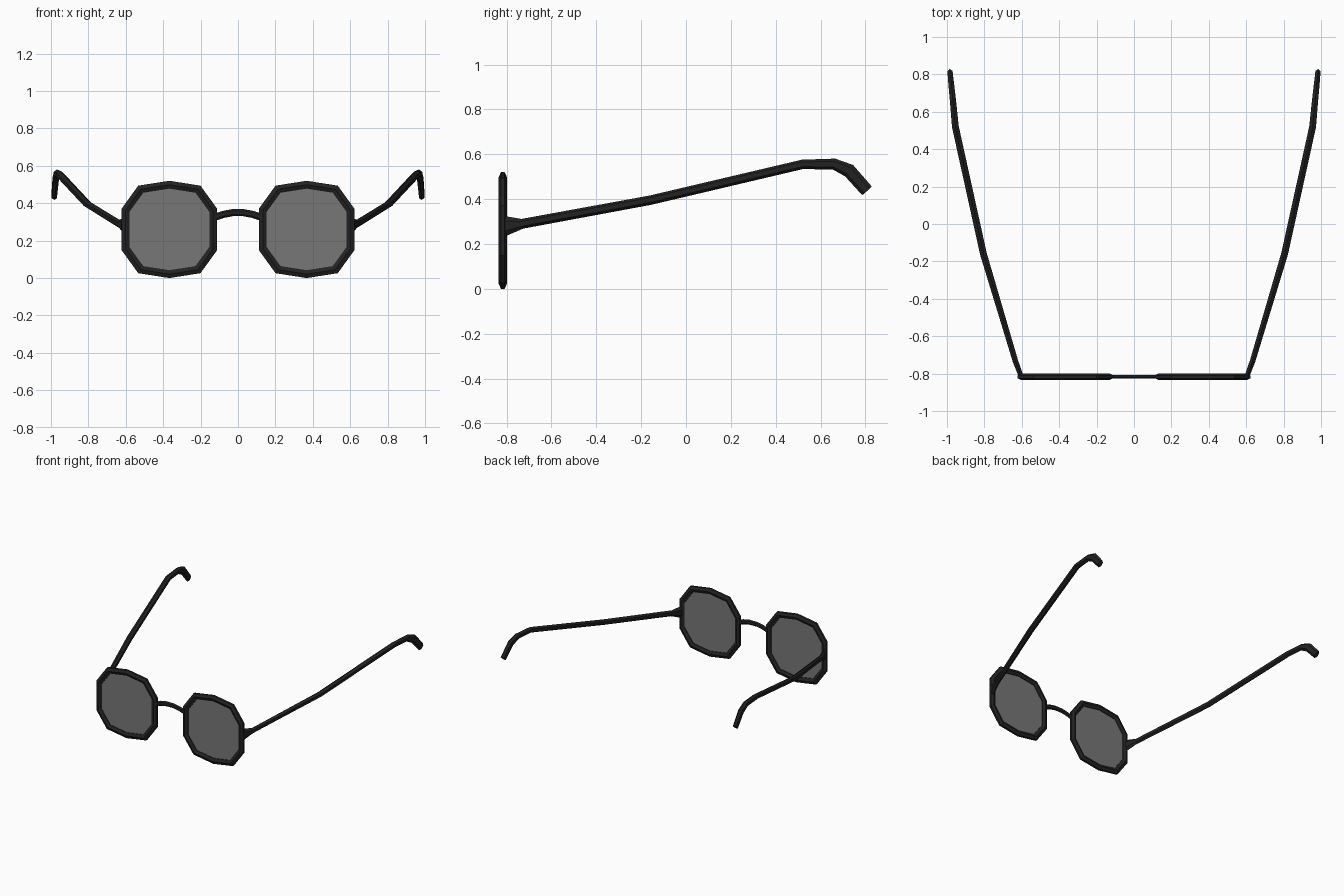
import bpy, bmesh, math
from mathutils import Vector

if "Cube" in bpy.data.objects:
    bpy.data.objects.remove(bpy.data.objects["Cube"])


def material(name, v):
    m = bpy.data.materials.new(name)
    m.diffuse_color = (v, v, v, 1)
    m.use_nodes = True
    m.node_tree.nodes["Principled BSDF"].inputs["Base Color"].default_value = m.diffuse_color
    return m


FRAME = material("black frame", 0.016)
LENS = material("grey lens", 0.185)


def loft(name, rings, mat, closed=False):
    """Skin a row of equal rings, capped at the ends unless closed."""
    bm = bmesh.new()
    vs = [[bm.verts.new(p) for p in r] for r in rings]
    n = len(rings[0])
    for i in range(len(vs) if closed else len(vs) - 1):
        a, b = vs[i], vs[(i + 1) % len(vs)]
        for j in range(n):
            k = (j + 1) % n
            bm.faces.new((a[j], a[k], b[k], b[j]))
    if not closed:
        bm.faces.new(vs[0][::-1])
        bm.faces.new(vs[-1])
    bmesh.ops.recalc_face_normals(bm, faces=bm.faces)
    me = bpy.data.meshes.new(name)
    bm.to_mesh(me)
    bm.free()
    me.materials.append(mat)
    ob = bpy.data.objects.new(name, me)
    bpy.context.collection.objects.link(ob)
    return ob


def tube(path, sides, mirror=1):
    """Rings along a path of (centre, half width, half height)."""
    pts = [Vector(p[0]) for p in path]
    rings = []
    for i, (c, w, h) in enumerate(path):
        before = (pts[i] - pts[i - 1]).normalized() if i else Vector()
        after = (pts[i + 1] - pts[i]).normalized() if i < len(pts) - 1 else Vector()
        t = (before + after).normalized()
        side = Vector((t.y, -t.x, 0)).normalized()
        up = side.cross(t)
        ring = []
        for k in range(sides):
            a = 2 * math.pi * k / sides
            p = pts[i] + side * w * math.sin(a) + up * h * math.cos(a)
            ring.append((p.x * mirror, p.y, p.z))
        rings.append(ring)
    return rings


LX, LY, LZ = 0.367, -0.817, 0.26   # lens centre
R = 0.26
quarter = [(0, 1), (0.64, 0.9), (0.98, 0.43)]
right = quarter + [(x, -z) for x, z in reversed(quarter)]
outline = right + [(-x, z) for x, z in right[-2:0:-1]]   # ten-sided lens shape
section = [(0.26, -0.008), (0.26, 0.008), (0.239, 0.018),
           (0.218, 0.008), (0.218, -0.008), (0.239, -0.018)]

temple = [((0.606, -0.808, 0.28), 0.015, 0.045),
          ((0.635, -0.73, 0.29), 0.017, 0.022),
          ((0.805, -0.16, 0.395), 0.021, 0.021),
          ((0.955, 0.52, 0.555), 0.021, 0.021),
          ((0.968, 0.66, 0.556), 0.019, 0.025),
          ((0.975, 0.727, 0.527), 0.018, 0.031),
          ((0.983, 0.807, 0.437), 0.016, 0.029)]

for side, s in (("left", -1), ("right", 1)):
    # rim
    loft(side + "_rim", [[(s * LX + x * r, LY + y, LZ + z * r) for r, y in section]
                         for x, z in outline], FRAME, closed=True)
    # lens plate
    loft(side + "_lens", [[(s * LX + x * 0.225, LY + y, LZ + z * 0.225)
                           for x, z in outline] for y in (-0.003, 0.003)], LENS)
    # temple arm with hooked ear end
    loft(side + "_temple", tube(temple, 6, s), FRAME)

# arched nose bridge
bridge = [((x, LY, 0.351 - 1.7 * x * x), 0.01, 0.019)
          for x in (-0.125, -0.08, -0.03, 0.03, 0.08, 0.125)]
loft("nose_bridge", tube(bridge, 6), FRAME)
